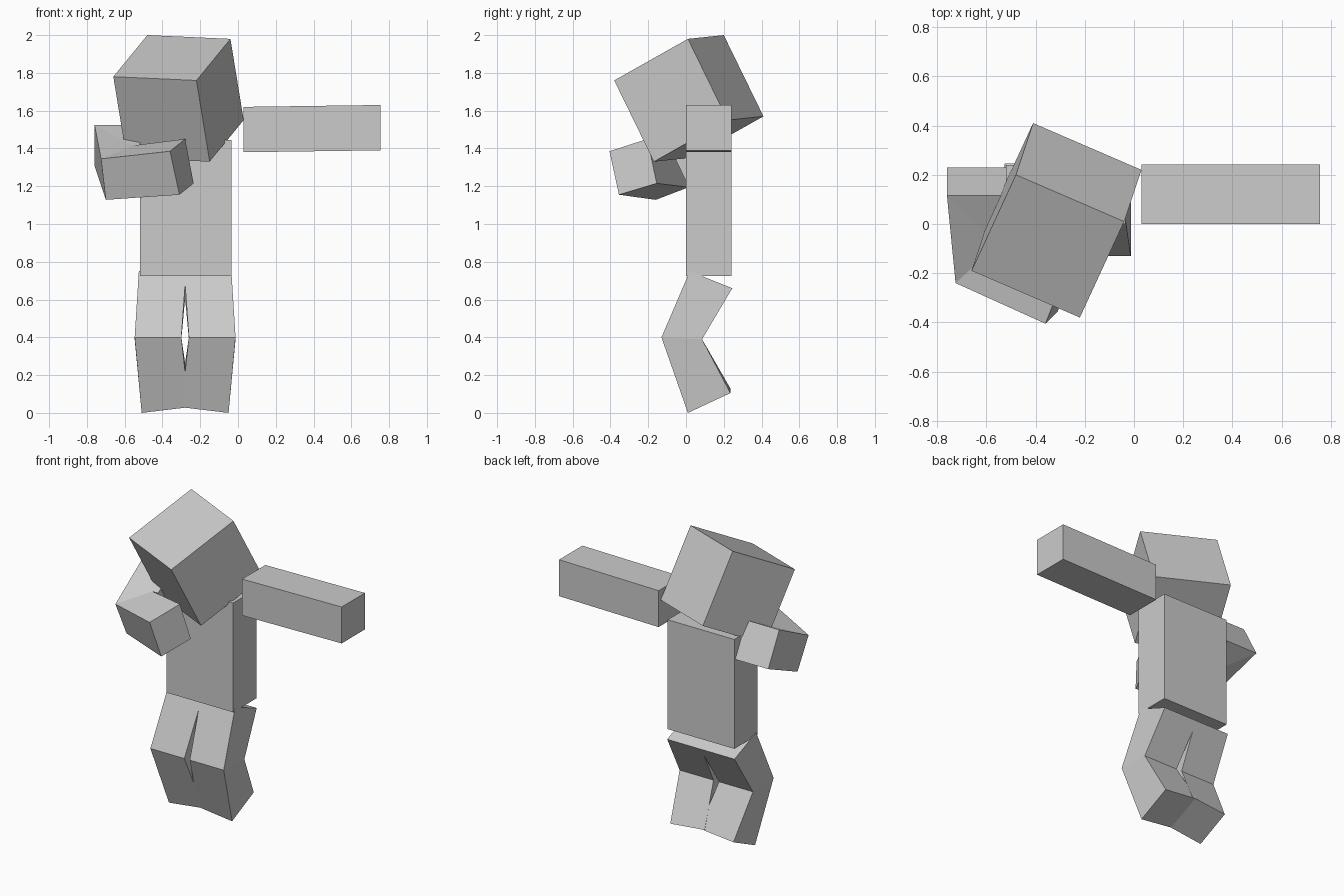
import bpy
import bmesh
from mathutils import Vector

default_cube = bpy.data.objects.get("Cube")
if default_cube:
    bpy.data.objects.remove(default_cube, do_unlink=True)

# Single flat colour
grey = bpy.data.materials.new("plain grey")
grey.use_nodes = True
GREY_VALUE = (0.6, 0.6, 0.6, 1)
grey.diffuse_color = GREY_VALUE
grey.node_tree.nodes["Principled BSDF"].inputs["Base Color"].default_value = GREY_VALUE


def loft(name, rings):
    """Join four-cornered rings into a closed block; shared corners are welded."""
    bm = bmesh.new()
    loops = [[bm.verts.new(point) for point in ring] for ring in rings]
    bm.faces.new(loops[0])
    bm.faces.new(loops[-1])
    for lower, upper in zip(loops, loops[1:]):
        for i in range(4):
            j = (i + 1) % 4
            bm.faces.new((lower[i], lower[j], upper[j], upper[i]))
    bmesh.ops.remove_doubles(bm, verts=bm.verts, dist=0.001)
    bmesh.ops.recalc_face_normals(bm, faces=bm.faces)
    mesh = bpy.data.meshes.new(name)
    bm.to_mesh(mesh)
    bm.free()
    mesh.materials.append(grey)
    obj = bpy.data.objects.new(name, mesh)
    bpy.context.collection.objects.link(obj)
    return obj


def block(name, corner, across, along, depth):
    """Box spanned from one corner by three edge vectors."""
    corner, across, along, depth = map(Vector, (corner, across, along, depth))
    ring = [corner, corner + across, corner + across + along, corner + along]
    return loft(name, [ring, [point + depth for point in ring]])


# Torso, outstretched left arm and tilted head
block("torso", (-0.52, 0, 0.725), (0.485, 0, 0), (0, 0.24, 0), (0, 0, 0.72))
block("left_arm", (0.03, 0, 1.38), (0.725, 0, 0.01), (0, 0.242, 0), (0, 0, 0.24))
block("head", (-0.48, 0.2, 2.0), (0.44, -0.19, -0.02),
      (-0.18, -0.39, -0.22), (0.07, 0.21, -0.43))

# Right arm folded across the chest, with a wedge-shaped elbow
inner_top, inner_bottom = Vector((-0.56, -0.09, 1.415)), Vector((-0.565, 0.015, 1.195))
outer_top, outer_bottom = Vector((-0.76, 0.115, 1.525)), Vector((-0.76, 0.23, 1.31))
front_top, front_bottom = Vector((-0.725, -0.24, 1.345)), Vector((-0.70, -0.16, 1.128))
elbow_back = [inner_top, outer_top, outer_bottom, inner_bottom]
elbow_front = [inner_top, front_top, front_bottom, inner_bottom]
shoulder = [Vector((-0.52, point.y, point.z)) for point in elbow_back]
hand = [(-0.28, -0.205, 1.45), (-0.36, -0.405, 1.385),
        (-0.31, -0.355, 1.155), (-0.235, -0.155, 1.215)]
loft("right_arm", [shoulder, elbow_back, elbow_front, hand])

# Bent legs, mirrored about the middle of the hips
HIP_CENTRE = -0.28
hip = [(-0.035, 0.02, 0.75), (-0.285, 0.02, 0.75),
       (-0.285, 0.245, 0.66), (-0.035, 0.245, 0.66)]
knee = [(-0.013, -0.13, 0.4), (-0.26, -0.13, 0.4),
        (-0.26, 0.085, 0.39), (-0.013, 0.085, 0.39)]
foot = [(-0.05, 0.01, 0), (-0.3, 0.01, 0.03),
        (-0.3, 0.235, 0.13), (-0.05, 0.235, 0.105)]
for name, side in (("left_leg", 1), ("right_leg", -1)):
    loft(name, [[(HIP_CENTRE + side * (x - HIP_CENTRE), y, z) for x, y, z in ring]
                for ring in (hip, knee, foot)])
